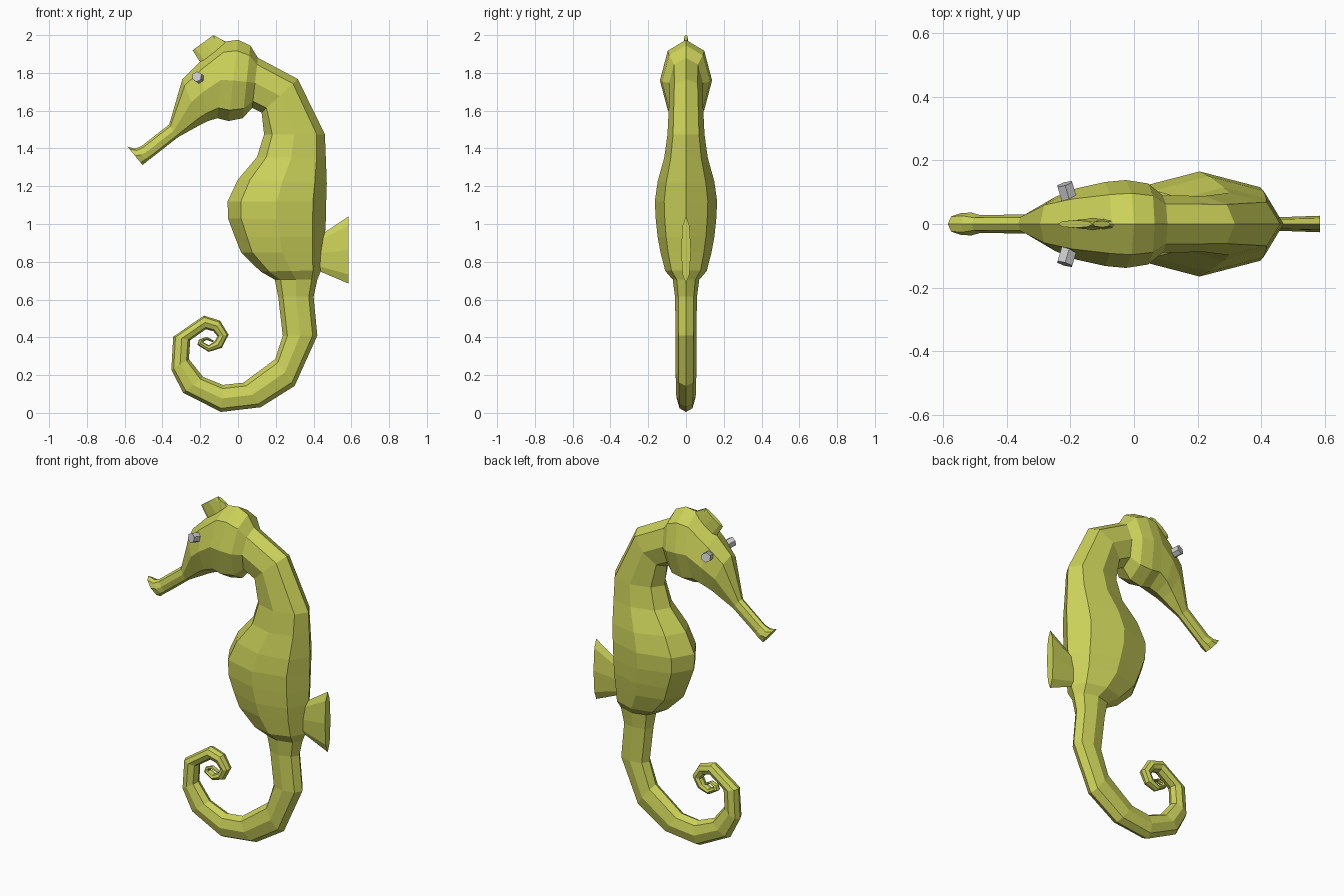
import bpy, bmesh
from mathutils import Vector

skin = bpy.data.materials.new("olive_skin")
skin.diffuse_color = (0.6, 0.64, 0.1, 1)

# Octagonal section: fraction across the profile, fraction of half width
SECTION = [(1, 0), (.73, .7), (0, 1), (-.73, .7), (-1, 0), (-.73, -.7), (0, -1), (.73, -.7)]


def loft(name, rings):
    """Skin octagons; each ring is outer x, z, inner x, z, half width."""
    bm = bmesh.new()
    loops = []
    for ox, oz, ix, iz, w in rings:
        cx, cz, dx, dz = (ox + ix) / 2, (oz + iz) / 2, (ox - ix) / 2, (oz - iz) / 2
        loops.append([bm.verts.new((cx + u * dx, v * w, cz + u * dz)) for u, v in SECTION])
    for a, b in zip(loops, loops[1:]):
        for i in range(8):
            j = (i + 1) % 8
            bm.faces.new((a[i], a[j], b[j], b[i]))
    bm.faces.new(loops[0])
    bm.faces.new(loops[-1][::-1])
    bmesh.ops.recalc_face_normals(bm, faces=bm.faces)
    mesh = bpy.data.meshes.new(name)
    bm.to_mesh(mesh)
    bm.free()
    mesh.materials.append(skin)
    ob = bpy.data.objects.new(name, mesh)
    bpy.context.collection.objects.link(ob)
    return ob


# Snout and head
head = [
    (-.585, 1.41, -.505, 1.312, .034), (-.545, 1.398, -.478, 1.335, .036),
    (-.51, 1.413, -.455, 1.352, .028), (-.364, 1.527, -.317, 1.46, .03),
    (-.295, 1.765, -.2, 1.525, .085), (-.2, 1.86, -.16, 1.545, .112),
    (-.07, 1.965, -.11, 1.56, .132), (0, 1.975, -.05, 1.545, .138),
    (.065, 1.945, .025, 1.56, .127), (.105, 1.88, .075, 1.615, .09),
]
# Neck and belly
torso = [
    (.317, 1.767, .125, 1.59, .088), (.46, 1.475, .138, 1.475, .098),
    (.465, 1.35, .1, 1.353, .115), (.47, 1.215, 0, 1.236, .15),
    (.467, 1.12, -.055, 1.12, .165), (.465, 1.02, -.053, 1.03, .16),
    (.46, .93, -.016, .93, .15), (.452, .85, .016, .85, .135),
    (.44, .755, .12, .748, .11), (.42, .705, .195, .705, .07),
    (.4, .615, .213, .615, .058), (.42, .41, .237, .408, .055),
]
# Curled tail
tail_path = [
    (.3, .143, .197, .285), (.12, .03, .03, .16), (-.09, .005, -.08, .148),
    (-.29, .106, -.185, .19), (-.353, .228, -.26, .285), (-.343, .403, -.253, .385),
    (-.18, .515, -.17, .443), (-.095, .488, -.13, .432), (-.05, .414, -.108, .405),
    (-.085, .345, -.125, .378), (-.155, .323, -.155, .358), (-.215, .36, -.183, .373),
    (-.207, .388, -.18, .38), (-.165, .403, -.165, .386), (-.125, .38, -.135, .375),
]
tail = [(*p, .055 - .003 * i) for i, p in enumerate(tail_path)]
loft("body", head + torso + tail)

# Thin fins
loft("dorsal_fin", [(.42, .93, .42, .755, .02), (.585, 1.04, .585, .685, .026)])
loft("head_crest", [(-.19, 1.84, -.04, 1.94, .02), (-.24, 1.92, -.13, 2.0, .012),
                    ])
loft("crest_back", [(-.15, 1.88, -.03, 1.95, .018), (-.13, 2.0, -.075, 1.97, .01)])

# Eyes
for side, name in ((-1, "right_eye"), (1, "left_eye")):
    axis = Vector((-.3, side, .2))
    bpy.ops.mesh.primitive_cylinder_add(
        vertices=6, radius=.028, depth=.055, location=(-.21, side * .1, 1.775),
        rotation=axis.to_track_quat('Z', 'Y').to_euler())
    bpy.context.object.name = name
